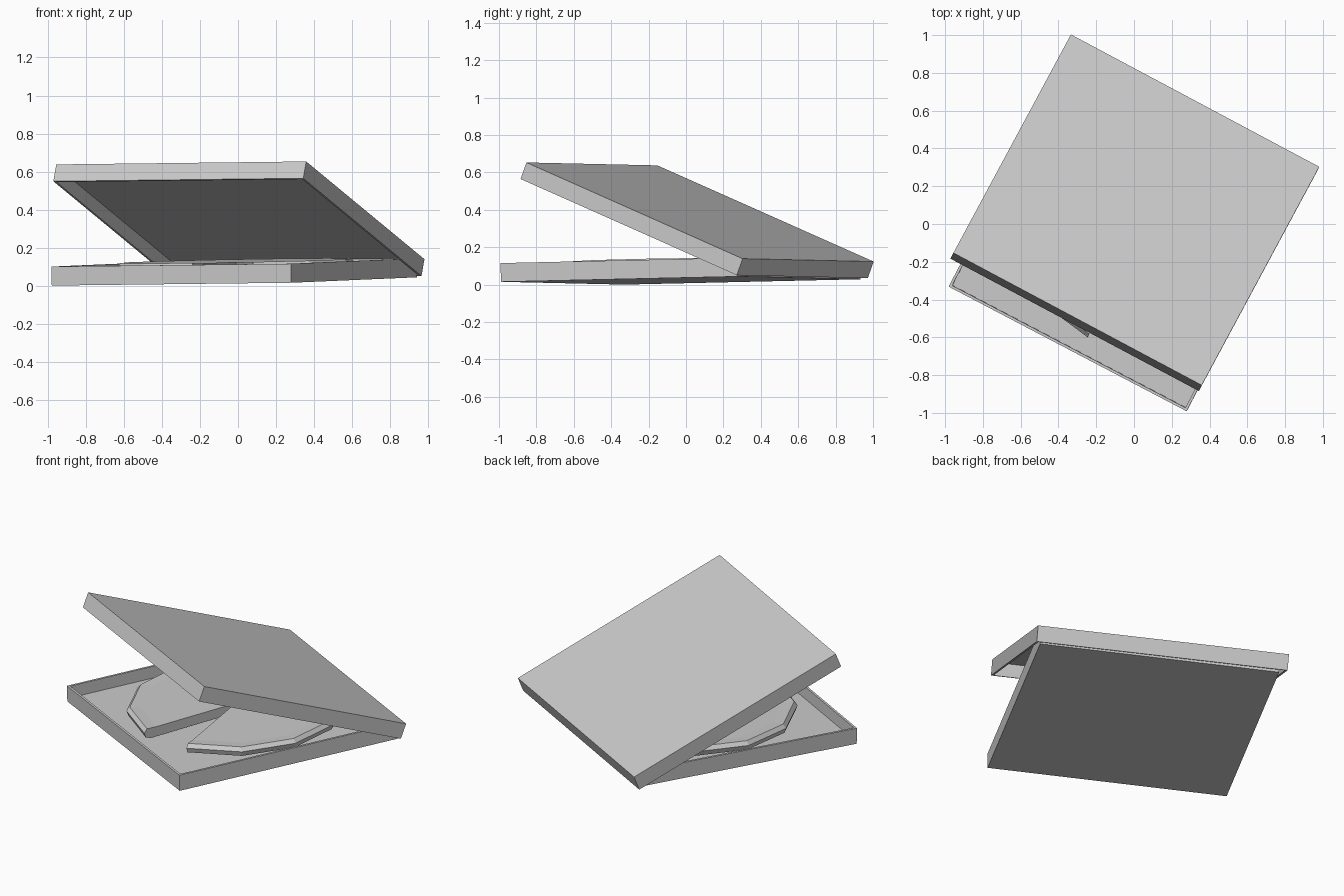
import bpy, bmesh
from math import radians, cos, sin
from mathutils import Vector, Matrix

if "Cube" in bpy.data.objects:
    bpy.data.objects.remove(bpy.data.objects["Cube"])


def frame(origin, x_axis, y_axis):
    # Orthonormal placement matrix from an origin and two directions
    x = Vector(x_axis).normalized()
    y = Vector(y_axis)
    y = (y - x * y.dot(x)).normalized()
    z = x.cross(y)
    m = Matrix((x, y, z)).transposed().to_4x4()
    m.translation = Vector(origin)
    return m


def add_object(name, bm, matrix):
    bmesh.ops.recalc_face_normals(bm, faces=bm.faces[:])
    me = bpy.data.meshes.new(name)
    bm.to_mesh(me)
    bm.free()
    ob = bpy.data.objects.new(name, me)
    bpy.context.collection.objects.link(ob)
    ob.matrix_world = matrix
    return ob


def tray(name, width, y0, y1, height, wall, floor, matrix, upside_down=False):
    # Box with one open side: inset the open face and push it to the floor
    bm = bmesh.new()
    bmesh.ops.create_cube(bm, size=1)
    for v in bm.verts:
        v.co = Vector((v.co.x * width, (y0 + y1) / 2 + v.co.y * (y1 - y0),
                       (v.co.z + 0.5) * height))
    bm.normal_update()
    s = -1 if upside_down else 1
    face = next(f for f in bm.faces if f.normal.z * s > 0.9)
    bmesh.ops.inset_region(bm, faces=[face], thickness=wall)
    inner = bmesh.ops.extrude_face_region(bm, geom=[face])
    bmesh.ops.delete(bm, geom=[face], context='FACES_ONLY')
    verts = [g for g in inner['geom'] if isinstance(g, bmesh.types.BMVert)]
    bmesh.ops.translate(bm, verts=verts, vec=(0, 0, -s * (height - floor)))
    return add_object(name, bm, matrix)


base_m = frame((-0.35, -0.66, 0.0075), (0.886, -0.464, 0.0105), (0.464, 0.886, 0.02))
lid_m = frame((0.308, 0.622, 0.0425), (0.882, -0.47, 0.0105), (0.439, 0.822, -0.365))

# Square box base and hinged lid
tray("box_base", 1.422, 0, 1.425, 0.10, 0.02, 0.025, base_m)
tray("box_lid", 1.49, -1.41, 0, 0.095, 0.018, 0.018, lid_m, upside_down=True)

# Twelve-sided pizza with one slice missing: swept crust profile, capped cuts
profile = [(0.59, 0.042), (0.625, 0.055), (0.635, 0.085), (0.615, 0.108),
           (0.55, 0.104)]
bm = bmesh.new()
low, high = bm.verts.new((0, 0, 0.042)), bm.verts.new((0, 0, 0.102))
rings = []
for i in range(12):
    a = radians(306 + 30 * i)
    rings.append([bm.verts.new((r * cos(a), r * sin(a), z)) for r, z in profile])
for p, q in zip(rings, rings[1:]):
    for j in range(len(profile) - 1):
        bm.faces.new((p[j], q[j], q[j + 1], p[j + 1]))
    bm.faces.new((low, q[0], p[0]))
    bm.faces.new((high, p[-1], q[-1]))
for ring in (rings[0], rings[-1]):
    bm.faces.new([low] + ring + [high])
add_object("pizza", bm, base_m @ Matrix.Translation((0, 0.735, 0)))
